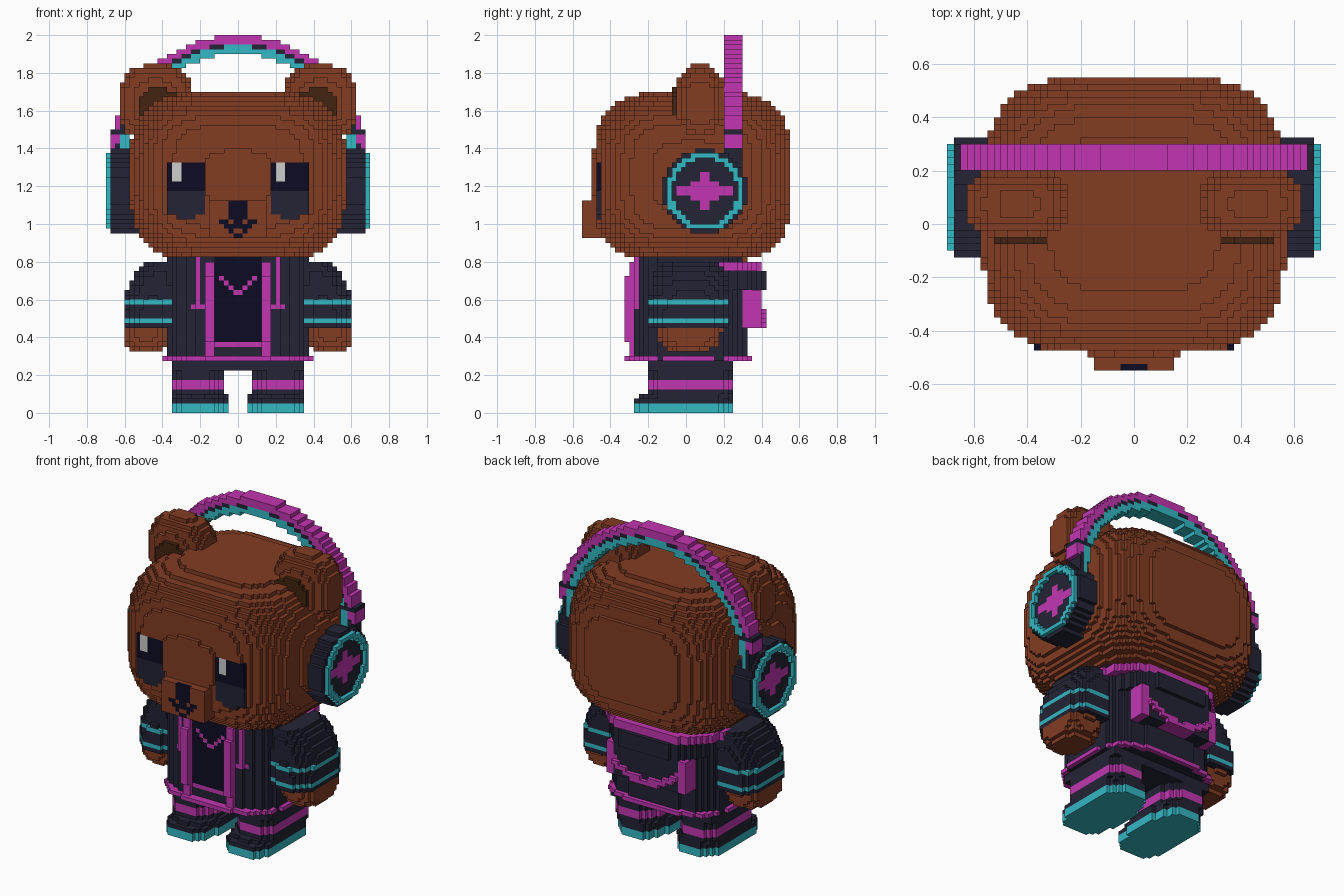
import bpy, bmesh
from math import floor, ceil, hypot

V = 0.025  # block size of the whole model

if "Cube" in bpy.data.objects:
    bpy.data.objects.remove(bpy.data.objects["Cube"], do_unlink=True)


def material(name, *rgb):
    color = [(c / 255 / 12.92 if c < 11 else ((c / 255 + 0.055) / 1.055) ** 2.4) for c in rgb] + [1]
    mat = bpy.data.materials.new(name)
    mat.use_nodes = True
    mat.diffuse_color = color
    mat.node_tree.nodes["Principled BSDF"].inputs["Base Color"].default_value = color
    return mat


MATS = [material("brown fur", 130, 60, 34), material("dark ear brown", 68, 36, 16),
        material("navy cloth", 35, 35, 53), material("near black", 12, 12, 34),
        material("magenta trim", 194, 54, 177), material("teal trim", 52, 184, 196),
        material("eye glint", 205, 205, 205)]
BROWN, EAR, NAVY, BLACK, PINK, TEAL, GLINT = range(7)


def blocks(name, lo, hi, inside, color, side=1):
    """Fill a shape with grid blocks and keep only the outer faces."""
    ranges = [range(floor(a / V), ceil(b / V)) for a, b in zip(lo, hi)]
    cells = {}
    for i in ranges[0]:
        for j in ranges[1]:
            for k in ranges[2]:
                p = ((i + .5) * V, (j + .5) * V, (k + .5) * V)
                if inside(*p):
                    cells[i, j, k] = color(*p) if callable(color) else color
    bm = bmesh.new()
    corners = {}

    def corner(c):
        if c not in corners:
            corners[c] = bm.verts.new((side * c[0] * V, c[1] * V, c[2] * V))
        return corners[c]

    for cell, index in cells.items():
        for axis in range(3):
            u, w = (axis + 1) % 3, (axis + 2) % 3
            for step in (0, 1):
                near = list(cell)
                near[axis] += 2 * step - 1
                if tuple(near) in cells:
                    continue
                ring = []
                for du, dw in ((0, 0), (1, 0), (1, 1), (0, 1)):
                    c = list(cell)
                    c[axis] += step
                    c[u] += du
                    c[w] += dw
                    ring.append(corner(tuple(c)))
                if (step == 0) != (side < 0):
                    ring.reverse()
                bm.faces.new(ring).material_index = index
    mesh = bpy.data.meshes.new(name)
    bm.to_mesh(mesh)
    bm.free()
    for mat in MATS:
        mesh.materials.append(mat)
    obj = bpy.data.objects.new(name, mesh)
    bpy.context.collection.objects.link(obj)


def pair(name, *args):
    blocks("left_" + name, *args, 1)
    blocks("right_" + name, *args, -1)


def rounded(n, *terms):
    """Superellipse test; each term is (offset, radius)."""
    return sum(abs(d / r) ** n for d, r in terms) <= 1


def everywhere(x, y, z):
    return True


# Head with eyes set flush into the face
def eye(x, y, z):
    return y < -.4 and rounded(5, (abs(x) - .275, .105), (z - 1.185, .148))


def head(x, y, z):
    return (rounded(3.5, (x, .57), (y - .035, .525), (z - 1.25, .455))
            or (eye(x, y, z) and y > -.475))


def head_color(x, y, z):
    if not eye(x, y, z):
        return BROWN
    glint_x = x - .237 if x > 0 else x + .313
    if abs(glint_x) < .025 and 1.22 < z < 1.32:
        return GLINT
    return BLACK if z > 1.175 else NAVY


blocks("head", (-.6, -.5, .775), (.6, .6, 1.75), head, head_color)


# Muzzle with painted nose and mouth
def muzzle_color(x, y, z):
    x = abs(x)
    nose = z > 1.05 and x < .06 or z > 1.025 and x < .04
    stem = x < .02 and z > .98
    mouth = .975 < z < 1 and x < .075 or 1 < z < 1.025 and .06 < x < .09
    lip = .925 < z < .95 and x < .03 or .95 < z < .975 and .025 < x < .05
    return BLACK if y < -.525 and (nose or stem or mouth or lip) else BROWN


blocks("muzzle", (-.15, -.55, .925), (.15, -.4, 1.125),
       lambda x, y, z: rounded(7, (x, .155), (z - 1.025, .105)), muzzle_color)


# Ears
def ear_pad(x, y, z):
    return y < -.03 and rounded(2.5, (x - .42, .11), (z - 1.6, .12))


pair("ear", (.2, -.075, 1.4), (.65, .25, 1.875),
     lambda x, y, z: rounded(2.5, (x - .435, .2), (y - .075, .13), (z - 1.64, .205)) or ear_pad(x, y, z),
     lambda x, y, z: EAR if ear_pad(x, y, z) else BROWN)


# Headphone band: magenta outside, teal lining
def band_radius(x, z):
    return hypot(x, z - 1.31)


def band_color(x, y, z):
    r = band_radius(x, z)
    if 1.475 < z < 1.5:
        return NAVY
    return PINK if r > .648 else NAVY if r > .632 else TEAL


blocks("headphone_band", (-.7, .2, 1.3), (.7, .3, 2),
       lambda x, y, z: .59 < band_radius(x, z) < .69 and (z > 1.4 or abs(x) < .65), band_color)


# Headphone cups with a raised rim and a painted star
def cup(x, y, z):
    r = hypot(y - .1, z - 1.17)
    return r < .225 if x < .675 else .172 < r < .207


def cup_color(x, y, z):
    if x > .675:
        return TEAL
    dy, dz = abs(y - .1), abs(z - 1.17)
    star = dy < .15 and dz < .03 or dy < .03 and dz < .1 or dy < .08 and dz < .055
    return PINK if x > .65 and star else NAVY


pair("headphone_cup", (.5, -.15, .925), (.7, .35, 1.4), cup, cup_color)


# Jacket body with shirt, necklace, pocket line and cords painted on
def jacket_color(x, y, z):
    x = abs(x)
    if y > -.2:
        return NAVY
    if x < .125:
        if x < .11 and abs(z - .625 - x * 1.1) < .016 or .35 < z < .375:
            return PINK
        return BLACK if z > .375 else NAVY
    cord = .2 < x < .225 and z > .55 or .175 < x < .25 and .55 < z < .575
    return PINK if cord else NAVY


blocks("jacket", (-.4, -.3, .3), (.4, .35, .85),
       lambda x, y, z: rounded(3.2, (x, .385), (y - .02, .3)), jacket_color)
blocks("jacket_hem", (-.4, -.35, .275), (.4, .375, .3),
       lambda x, y, z: rounded(3.2, (x, .395), (y - .015, .335)), PINK)
pair("jacket_edge", (.125, -.325, .3), (.175, -.25, .8),
     lambda x, y, z: y > -.3 or .375 < z < .725, PINK)

# Collar and hanging hood
blocks("collar", (-.4, .15, .75), (.4, .425, .8),
       lambda x, y, z: rounded(3, (x, .4), (y - .02, .39)), PINK)
blocks("hood_roll", (-.35, .1, .65), (.35, .425, .75),
       lambda x, y, z: rounded(3, (x, .34), (y - .02, .41)), NAVY)


def hood_curve(x, z):
    return abs(z - .465 - (x / .25) ** 2 * .12) < .02


blocks("hood_pouch", (-.275, .25, .45), (.275, .425, .65),
       lambda x, y, z: y < .4 and z > .44 or hood_curve(x, z) and z < .56,
       lambda x, y, z: PINK if abs(x) > .225 or hood_curve(x, z) else NAVY)


# Arms: flared sleeves with teal stripes, rounded hands
def sleeve(x, y, z):
    flare = max(0, 1 - ((z - .5) / .315) ** 2) ** .5
    outer = .42 + .19 * flare
    mid, half = (outer + .3) / 2, (outer - .3) / 2
    return rounded(2.6, (x - mid, half), (y - .02, .13 + .085 * flare))


pair("sleeve", (.3, -.225, .45), (.65, .25, .8), sleeve,
     lambda x, y, z: TEAL if .575 < z < .6 or .475 < z < .5 else NAVY)
pair("hand", (.35, -.175, .325), (.625, .225, .45),
     lambda x, y, z: rounded(2.8, (x - .487, .125), (y - .02, .17), (z - .46, .14)), BROWN)

# Legs with shoes and soles
blocks("hips", (-.35, -.2, .225), (.35, .25, .275), everywhere, NAVY)


def leg(x, y, z):
    if z < .1:
        toe = .265 if z < .075 else .245
        return rounded(2.8, (x - .208, .15), (y - .25 + toe, toe))
    return rounded(3, (x - .22, .14), (y - .025, .228))


def leg_color(x, y, z):
    return TEAL if z < .05 else PINK if .125 < z < .175 else NAVY


pair("leg", (.05, -.3, 0), (.375, .275, .275), leg, leg_color)
